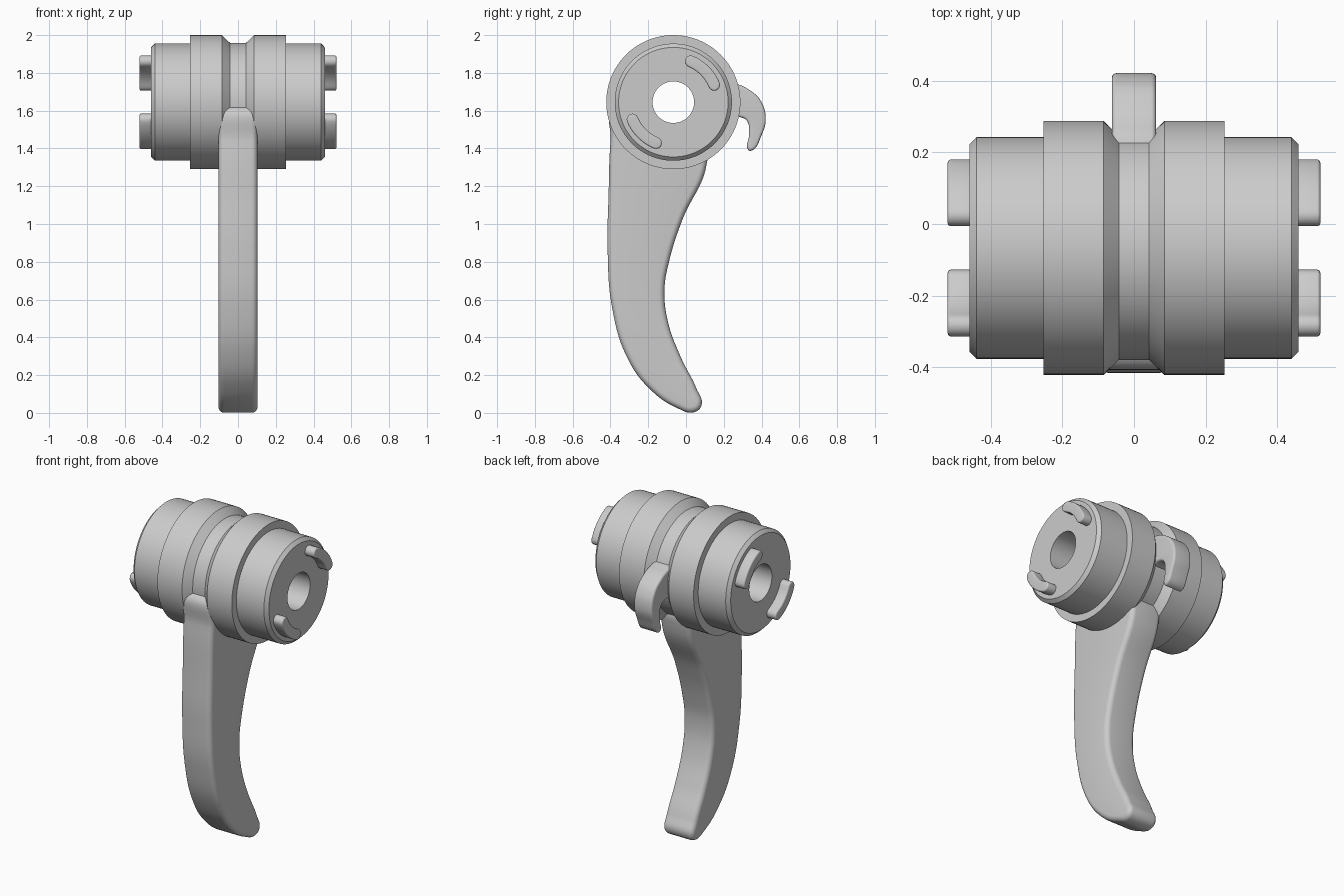
import bpy
import bmesh
from math import cos, sin, pi, radians
from mathutils import Vector, Matrix

cube = bpy.data.objects.get("Cube")
if cube:
    bpy.data.objects.remove(cube, do_unlink=True)

GREY = (0.6, 0.6, 0.6, 1)
metal = bpy.data.materials.new("plain grey")
metal.use_nodes = True
metal.diffuse_color = GREY
metal.node_tree.nodes["Principled BSDF"].inputs["Base Color"].default_value = GREY

AXIS_Y, AXIS_Z = -0.067, 1.645   # hub axis runs along x


def finish(obj):
    obj.data.materials.clear()
    obj.data.materials.append(metal)
    bpy.ops.object.select_all(action="DESELECT")
    obj.select_set(True)
    bpy.context.view_layer.objects.active = obj
    bpy.ops.object.shade_smooth_by_angle(angle=radians(35))
    return obj


def revolve(name, profile, steps=96):
    """Turn a closed (x, radius) profile about the hub axis."""
    bm = bmesh.new()
    centre = Vector((0, AXIS_Y, AXIS_Z))
    verts = [bm.verts.new(centre + Vector((x, 0, r))) for x, r in profile]
    edges = [bm.edges.new((verts[i - 1], verts[i])) for i in range(len(verts))]
    bmesh.ops.spin(bm, geom=verts + edges, cent=centre, axis=(1, 0, 0),
                   angle=2 * pi, steps=steps)
    bmesh.ops.remove_doubles(bm, verts=bm.verts, dist=0.0001)
    bmesh.ops.recalc_face_normals(bm, faces=bm.faces)
    mesh = bpy.data.meshes.new(name)
    bm.to_mesh(mesh)
    bm.free()
    obj = bpy.data.objects.new(name, mesh)
    bpy.context.collection.objects.link(obj)
    return finish(obj)


def slab(name, points, half_width, rounding, x=0.0, smooth=True):
    """Side outline in (y, z), given thickness along x and rounded rims."""
    curve = bpy.data.curves.new(name, "CURVE")
    curve.dimensions = "2D"
    curve.fill_mode = "BOTH"
    curve.extrude = half_width - rounding
    curve.bevel_depth = rounding
    curve.bevel_resolution = 4
    curve.offset = -rounding
    spline = curve.splines.new("BEZIER")
    spline.bezier_points.add(len(points) - 1)
    spline.resolution_u = 10 if smooth else 1
    spline.use_cyclic_u = True
    for bp, (y, z) in zip(spline.bezier_points, points):
        bp.co = (y, z, 0)
        bp.handle_left_type = bp.handle_right_type = "AUTO" if smooth else "VECTOR"
    temp = bpy.data.objects.new(name, curve)
    bpy.context.collection.objects.link(temp)
    bpy.context.view_layer.update()
    depsgraph = bpy.context.evaluated_depsgraph_get()
    mesh = bpy.data.meshes.new_from_object(temp.evaluated_get(depsgraph))
    bpy.data.objects.remove(temp, do_unlink=True)
    # curve plane (x, y, z) becomes model (y, z, x)
    mesh.transform(Matrix(((0, 0, 1, x), (1, 0, 0, 0), (0, 1, 0, 0), (0, 0, 0, 1))))
    bm = bmesh.new()
    bm.from_mesh(mesh)
    bmesh.ops.remove_doubles(bm, verts=bm.verts, dist=0.0002)
    bmesh.ops.recalc_face_normals(bm, faces=bm.faces)
    bm.to_mesh(mesh)
    bm.free()
    obj = bpy.data.objects.new(name, mesh)
    bpy.context.collection.objects.link(obj)
    return finish(obj)


# Hub: stepped barrel with a central groove and a through bore
half = [(0.042, 0.313), (0.085, 0.355), (0.253, 0.355), (0.253, 0.31),
        (0.44, 0.31), (0.46, 0.29), (0.46, 0.11)]
revolve("hub", half + [(-x, r) for x, r in reversed(half)])

# Lever: curved handle hanging from the hub
slab("lever", [(-0.375, 1.62), (-0.399, 1.44), (-0.41, 1.15), (-0.415, 0.86),
               (-0.39, 0.55), (-0.31, 0.29), (-0.19, 0.125), (-0.045, 0.025),
               (0.04, 0.003), (0.082, 0.04), (0.055, 0.13), (-0.025, 0.29),
               (-0.095, 0.48), (-0.114, 0.65), (-0.09, 0.8), (-0.02, 1.02),
               (0.11, 1.32), (0.1, 1.42), (-0.07, 1.45), (-0.25, 1.56)],
     0.103, 0.03)

# Hook: small curled catch at the back of the groove
slab("hook", [(0.19, 1.745), (0.27, 1.74), (0.338, 1.708), (0.394, 1.655),
              (0.422, 1.56), (0.4, 1.47), (0.345, 1.388), (0.328, 1.395),
              (0.333, 1.47), (0.323, 1.545), (0.28, 1.567), (0.19, 1.57)],
     0.062, 0.014)

# Drive lugs: two arc-shaped keys on each end face
LUG_R, LUG_HALF = 0.235, 0.031


def lug_outline(mid):
    a0, a1 = mid - radians(22), mid + radians(22)
    pts = []
    for r, start, end in ((LUG_R + LUG_HALF, a0, a1), (LUG_R - LUG_HALF, a1, a0)):
        for i in range(11):
            a = start + (end - start) * i / 10
            pts.append((r * cos(a), r * sin(a)))
        # rounded tip at the end of each arc
        tip = Vector((cos(end), sin(end))) * LUG_R
        for i in range(1, 8):
            b = end + pi * i / 8 + (0 if r > LUG_R else pi)
            pts.append((tip.x + LUG_HALF * cos(b), tip.y + LUG_HALF * sin(b)))
    return [(AXIS_Y + y, AXIS_Z + z) for y, z in pts]


for side, sx in (("left", 1), ("right", -1)):
    for level, mid in (("upper", radians(45)), ("lower", radians(225))):
        slab(f"{side}_{level}_lug", lug_outline(mid), 0.04, 0.009,
             x=sx * 0.481, smooth=False)
